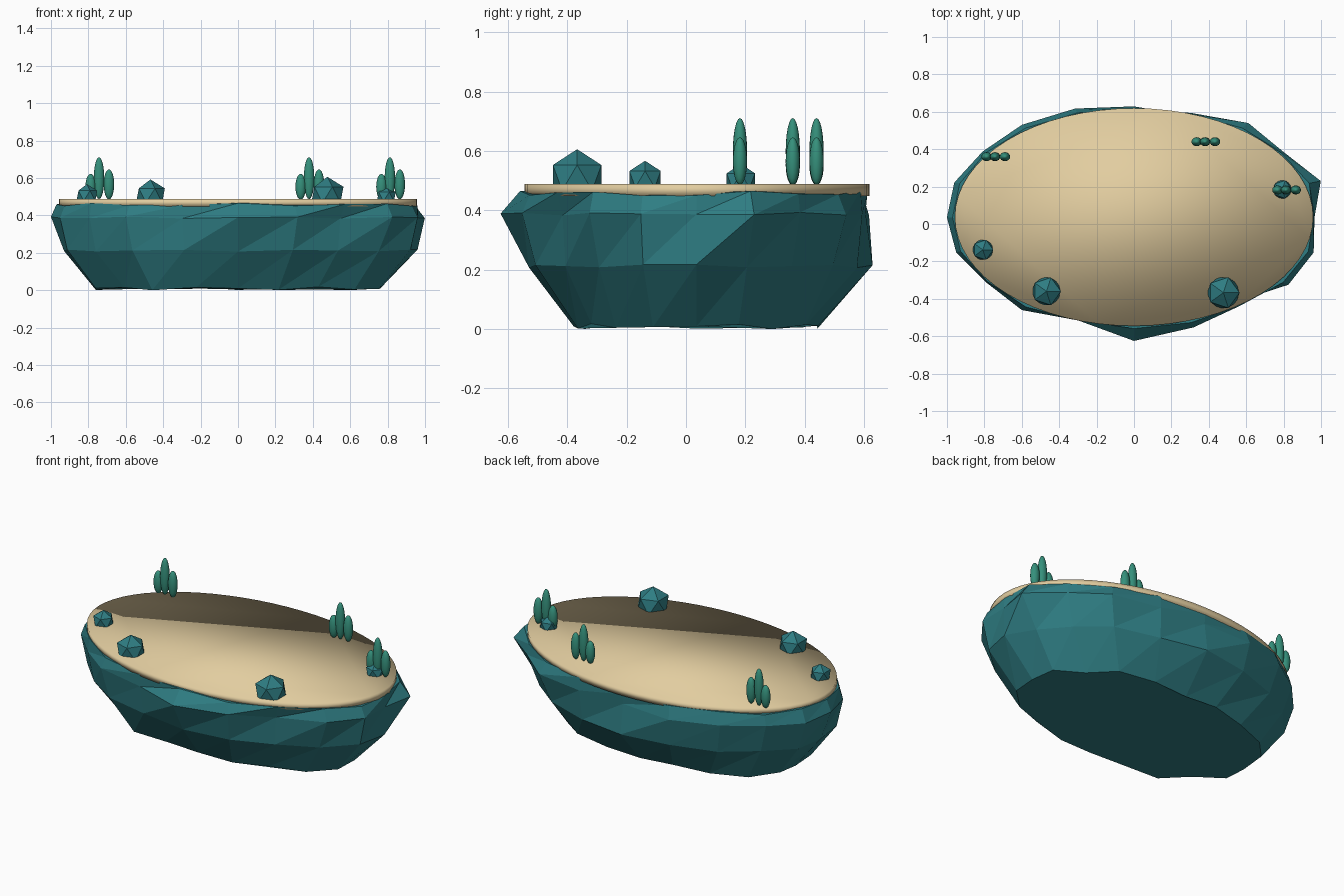
import bpy, bmesh, math

if "Cube" in bpy.data.objects:
    bpy.data.objects.remove(bpy.data.objects["Cube"])


def material(name, rgb):
    m = bpy.data.materials.new(name)
    m.diffuse_color = (*rgb, 1)
    m.use_nodes = True
    m.node_tree.nodes["Principled BSDF"].inputs["Base Color"].default_value = m.diffuse_color
    return m


TEAL = material("teal rock", (0.028, 0.205, 0.227))
SAND = material("pale sand", (0.76, 0.61, 0.35))
GREEN = material("plant green", (0.036, 0.28, 0.20))


def add_object(name, bm, mat, smooth=False):
    bmesh.ops.recalc_face_normals(bm, faces=bm.faces)
    for f in bm.faces:
        f.smooth = smooth
    me = bpy.data.meshes.new(name)
    bm.to_mesh(me)
    bm.free()
    me.materials.append(mat)
    ob = bpy.data.objects.new(name, me)
    bpy.context.collection.objects.link(ob)
    return ob


# Rock base: four uneven 20-sided rings (height, height jitter, radius factors)
N, DEPTH, SHIFT = 20, 0.6, 0.035
RINGS = [
    (0.009, 0.009, [.76, .77, .73, .76, .72, .68, .71, .74, .79, .80,
                    .76, .80, .75, .78, .72, .69, .70, .73, .77, .79]),
    (0.212, 0.005, [.96, .92, .91, .95, .95, .99, .96, .95, .94, .95,
                    .93, .96, .94, .96, .93, .94, .95, .91, .93, .97]),
    (0.388, 0.005, [.965, 1.05, .99, 1.04, .98, .95, 1.02, 1.02, 1.0, 1.01,
                    1.0, 1.0, .98, 1.02, .965, 1.1, 1.03, .93, 1.02, 1.01]),
    (0.458, 0.008, [.96, .985, .975, .985, .97, .96, .98, .985, .98, .98,
                    .97, .975, .97, .985, .965, .99, .985, .97, .985, .98]),
]
bm = bmesh.new()
rings = []
for level, (z, jitter, radii) in enumerate(RINGS):
    ring = []
    for k, r in enumerate(radii):
        a = 2 * math.pi * k / N
        dz = jitter * math.sin(k * 2.3 + level * 1.7)
        ring.append(bm.verts.new((r * math.cos(a),
                                  SHIFT + DEPTH * r * math.sin(a), z + dz)))
    rings.append(ring)
for low, high in zip(rings, rings[1:]):
    for k in range(N):
        j = (k + 1) % N
        bm.faces.new((low[k], low[j], high[j]))
        bm.faces.new((low[k], high[j], high[k]))
bm.faces.new(rings[0][::-1])
bm.faces.new(rings[-1])
add_object("rock_base", bm, TEAL)

# Sand top: thin oval disc
bm = bmesh.new()
bmesh.ops.create_cone(bm, cap_ends=True, segments=64, radius1=1, radius2=1, depth=1)
bmesh.ops.scale(bm, vec=(0.958, 0.582, 0.04), verts=bm.verts)
bmesh.ops.translate(bm, vec=(0, 0.037, 0.468), verts=bm.verts)
add_object("sand_top", bm, SAND, smooth=True)

# Boulders half sunk in the sand (x, y, centre height, radius)
for i, (x, y, z, r) in enumerate([(0.478, -0.367, 0.510, 0.096),
                                  (-0.468, -0.36, 0.506, 0.086),
                                  (-0.808, -0.138, 0.505, 0.062),
                                  (0.793, 0.185, 0.500, 0.056)]):
    bm = bmesh.new()
    bmesh.ops.create_icosphere(bm, subdivisions=1, radius=r)
    bmesh.ops.translate(bm, vec=(x, y, z), verts=bm.verts)
    add_object(f"boulder_{i + 1}", bm, TEAL)

# Plants: three slim leaves each (x offset, centre height, half height)
LEAVES = [(-0.045, 0.553, 0.069), (0, 0.599, 0.112), (0.053, 0.566, 0.080)]
for i, (x, y) in enumerate([(-0.743, 0.36), (0.38, 0.44), (0.812, 0.182)]):
    bm = bmesh.new()
    for dx, z, half in LEAVES:
        leaf = bmesh.ops.create_uvsphere(bm, u_segments=16, v_segments=12, radius=1)["verts"]
        bmesh.ops.scale(bm, vec=(0.028, 0.024, half), verts=leaf)
        bmesh.ops.translate(bm, vec=(x + dx, y, z), verts=leaf)
    add_object(f"plant_{i + 1}", bm, GREEN, smooth=True)
